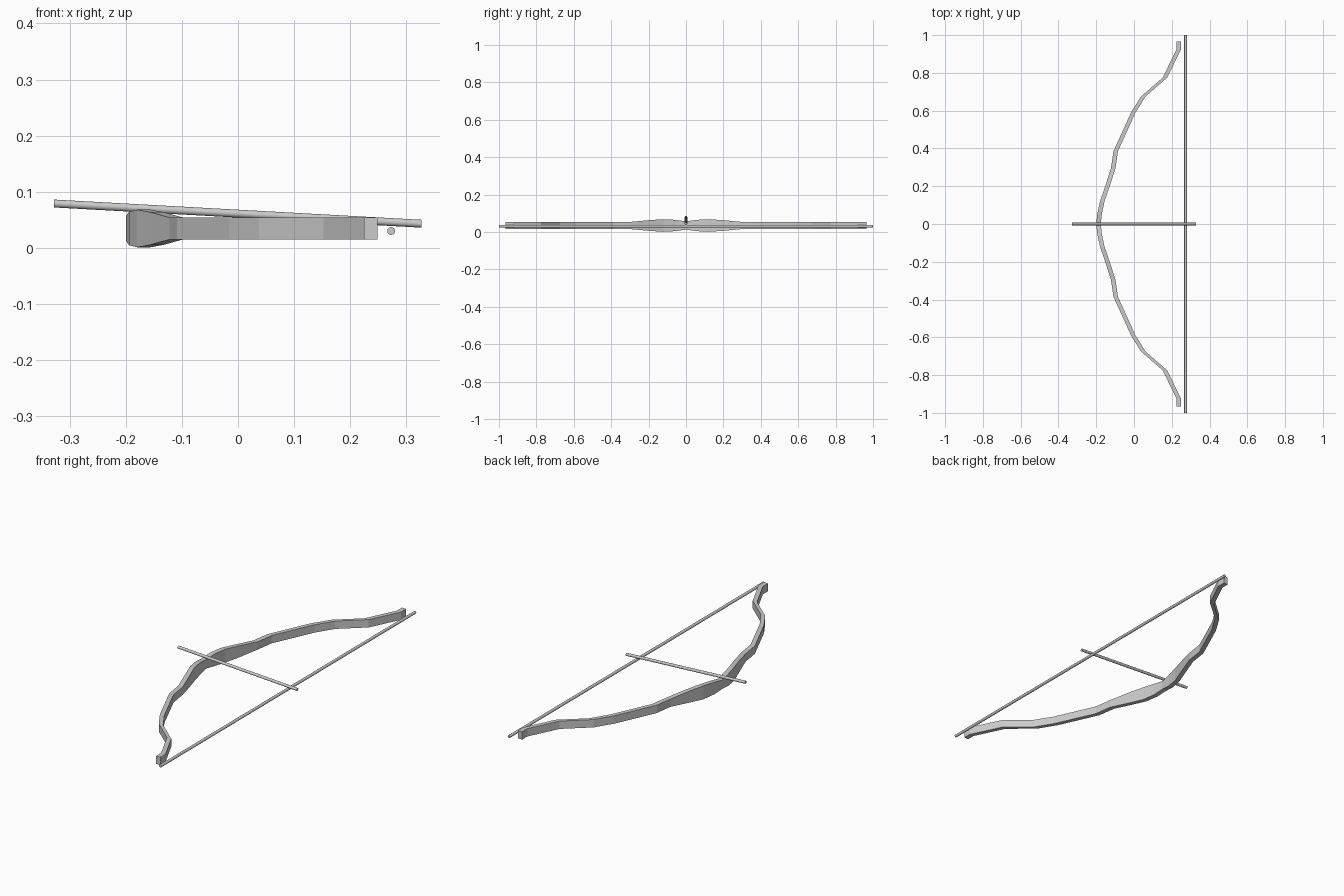
import bpy, bmesh, math
from mathutils import Vector

if "Cube" in bpy.data.objects:
    bpy.data.objects.remove(bpy.data.objects["Cube"])

# Half of the limb: (y, centre x, half height); mirrored across y = 0
HALF = [(0.0, -0.188, 0.022), (0.055, -0.182, 0.030), (0.12, -0.168, 0.0335),
        (0.19, -0.144, 0.029), (0.295, -0.110, 0.0195), (0.385, -0.097, 0.0195),
        (0.59, -0.004, 0.0195), (0.675, 0.049, 0.0195), (0.775, 0.164, 0.0195),
        (0.925, 0.237, 0.0195), (0.965, 0.237, 0.0195)]
MID_Z = 0.0345
HALF_THICK = 0.012


def make_bow():
    stations = [(-y, x, h) for y, x, h in reversed(HALF[1:])] + HALF
    bm = bmesh.new()
    rings = []
    for y, x, h in stations:
        rings.append([bm.verts.new((x + sx * HALF_THICK, y, MID_Z + sz * h))
                      for sx, sz in ((-1, -1), (1, -1), (1, 1), (-1, 1))])
    for a, b in zip(rings, rings[1:]):
        for i in range(4):
            j = (i + 1) % 4
            bm.faces.new((a[i], a[j], b[j], b[i]))
    bm.faces.new(rings[0])
    bm.faces.new(rings[-1])
    bmesh.ops.recalc_face_normals(bm, faces=bm.faces)
    mesh = bpy.data.meshes.new("bow_limb")
    bm.to_mesh(mesh)
    bm.free()
    obj = bpy.data.objects.new("bow_limb", mesh)
    bpy.context.collection.objects.link(obj)


def make_rod(name, start, end, radius):
    a, b = Vector(start), Vector(end)
    bpy.ops.mesh.primitive_cylinder_add(vertices=16, radius=radius,
                                        depth=(b - a).length, location=(a + b) / 2)
    obj = bpy.context.object
    obj.name = name
    obj.rotation_euler = (b - a).to_track_quat('Z', 'Y').to_euler()
    bpy.ops.object.shade_smooth_by_angle(angle=math.radians(40))


# Curved limb with swollen grip
make_bow()
# Straight string and tilted arrow shaft
make_rod("bow_string", (0.273, -1, 0.03), (0.273, 1, 0.03), 0.007)
make_rod("arrow_shaft", (-0.328, 0, 0.079), (0.327, 0, 0.043), 0.007)
